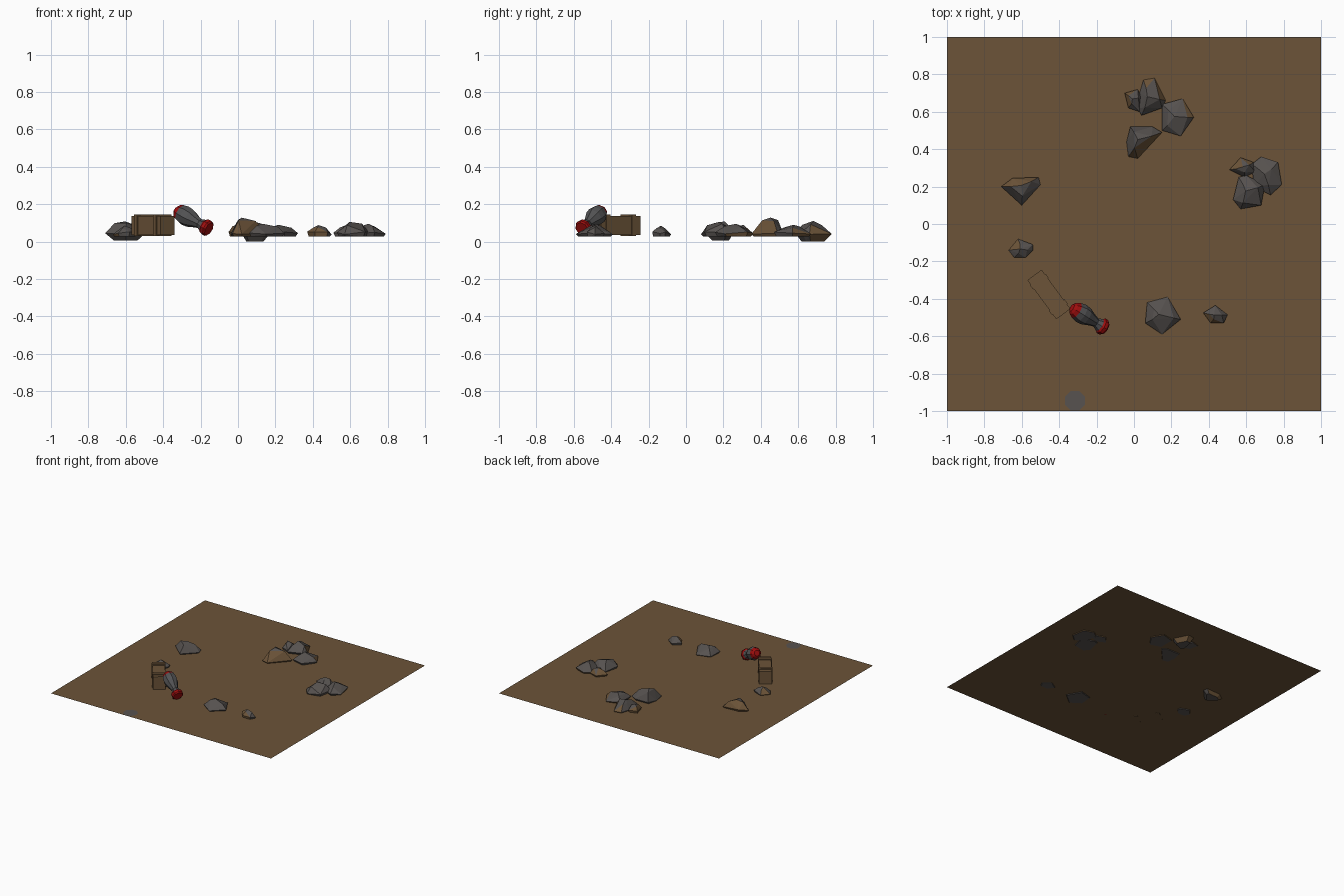
import bpy, bmesh, math, random
from mathutils import Vector, Matrix

if "Cube" in bpy.data.objects:
    bpy.data.objects.remove(bpy.data.objects["Cube"])

random.seed(4)
GROUND = 0.033


def material(name, color):
    m = bpy.data.materials.new(name)
    m.diffuse_color = (*color, 1)
    m.use_nodes = True
    m.node_tree.nodes["Principled BSDF"].inputs["Base Color"].default_value = m.diffuse_color
    return m


BROWN = material("earth_brown", (0.15, 0.088, 0.04))
GREY = material("stone_grey", (0.095, 0.085, 0.08))
RED = material("dark_red", (0.34, 0.004, 0.004))
STEEL = material("steel_grey", (0.085, 0.085, 0.088))


def finish(name, bm, mats):
    me = bpy.data.meshes.new(name)
    bmesh.ops.recalc_face_normals(bm, faces=bm.faces)
    bm.to_mesh(me)
    bm.free()
    for m in mats:
        me.materials.append(m)
    ob = bpy.data.objects.new(name, me)
    bpy.context.collection.objects.link(ob)
    return ob


def rock(name, outline, top, bottom=0.028, dirt=None):
    """Faceted boulder: hull of a footprint, a smaller crown and a peak.
    Steep faces looking towards the dirt angle (degrees) are brown."""
    bm = bmesh.new()
    c = sum((Vector(p) for p in outline), Vector((0, 0))) / len(outline)
    for i, p in enumerate(outline):
        p = Vector(p)
        rim = GROUND + random.uniform(0.005, 0.02)
        bm.verts.new((*p, rim))
        bm.verts.new((*c.lerp(p, 0.88 if bottom > 0.02 else 0.6), bottom))
        if i % 2 == 0:
            z = GROUND + (top - GROUND) * random.uniform(0.7, 0.88)
            bm.verts.new((*c.lerp(p, random.uniform(0.45, 0.65)), z))
    bm.verts.new((c.x - 0.01, c.y + 0.005, top))
    hull = bmesh.ops.convex_hull(bm, input=bm.verts)
    junk = [v for v in hull["geom_interior"] + hull["geom_unused"]
            if isinstance(v, bmesh.types.BMVert) and v.is_valid]
    bmesh.ops.delete(bm, geom=list(set(junk)), context='VERTS')
    bmesh.ops.recalc_face_normals(bm, faces=bm.faces)
    if dirt is not None:
        d = Vector((math.cos(math.radians(dirt)), math.sin(math.radians(dirt)), 0))
        for f in bm.faces:
            if abs(f.normal.z) < 0.72 and f.normal.dot(d) > 0.25:
                f.material_index = 1
    return finish(name, bm, [GREY, BROWN])


# Ground sheet
bm = bmesh.new()
bmesh.ops.create_grid(bm, x_segments=1, y_segments=1, size=1,
                      matrix=Matrix.Translation((0, 0, GROUND)))
finish("ground", bm, [BROWN])

# Flat stone flush with the ground at the front edge
bm = bmesh.new()
bmesh.ops.create_circle(bm, cap_ends=True, segments=8, radius=0.057,
                        matrix=Matrix.Translation((-0.315, -0.945, GROUND + 0.002))
                        @ Matrix.Rotation(math.pi / 8, 4, 'Z'))
finish("flat_stone", bm, [GREY])

# Back rock group
rock("back_rock_tall", [(.05, .77), (.11, .78), (.17, .66), (.15, .62), (.04, .58),
                        (.02, .62), (.03, .70)], .11, 0.0, 60)
rock("back_rock_small", [(-.05, .70), (.02, .72), (.04, .68), (.03, .60), (-.03, .62)], .09, dirt=160)
rock("back_rock_right", [(.15, .64), (.26, .67), (.32, .57), (.25, .47), (.15, .50)], .09, dirt=75)
rock("back_rock_front", [(-.02, .52), (.10, .52), (.15, .49), (.02, .35), (-.03, .36),
                         (-.04, .44)], .128, dirt=-50)

# Right rock group
rock("right_rock_small", [(.51, .29), (.57, .355), (.64, .33), (.65, .28), (.59, .25)], .09, dirt=130)
rock("right_rock_big", [(.63, .32), (.68, .36), (.77, .33), (.79, .21), (.73, .155),
                        (.64, .2)], .095, dirt=80)
rock("right_rock_front", [(.56, .25), (.60, .26), (.70, .21), (.68, .10), (.57, .08),
                          (.53, .13)], .105)

# Single rocks
rock("left_rock", [(-.71, .20), (-.65, .245), (-.51, .25), (-.50, .21), (-.60, .10)], .108, 0.006, 100)
rock("left_rock_small", [(-.62, -.08), (-.54, -.11), (-.54, -.14), (-.58, -.18), (-.64, -.18),
                         (-.67, -.14)], .085, dirt=170)
rock("front_rock", [(.07, -.42), (.18, -.39), (.25, -.51), (.15, -.59), (.06, -.53)], .095)
rock("front_rock_small", [(.37, -.475), (.435, -.435), (.50, -.485), (.48, -.53),
                          (.41, -.53)], .088, dirt=-120)

# Wooden crate with two raised bands
place = Matrix.Translation((-0.455, -0.377, 0)) @ Matrix.Rotation(math.radians(-53.5), 4, 'Z')


def box(name, along, length, width, z0, z1):
    bm = bmesh.new()
    bmesh.ops.create_cube(bm, size=1, matrix=place
                          @ Matrix.Translation((along, 0, (z0 + z1) / 2))
                          @ Matrix.Diagonal((length, width, z1 - z0, 1)))
    finish(name, bm, [BROWN])


box("crate_body", 0, 0.26, 0.094, GROUND + 0.001, 0.138)
for side, x in (("back", -0.085), ("front", 0.085)):
    box("crate_band_" + side, x, 0.028, 0.104, 0.030, 0.145)

# Bomb: eight-sided turned body, nose up, tail dug into the ground
nose, tail = Vector((-0.332, -0.447, 0.167)), Vector((-0.155, -0.557, 0.067))
axis = tail - nose
frame = Matrix.Translation(nose) @ axis.to_track_quat('Z', 'Y').to_matrix().to_4x4()
profile = [(0, .022), (.05, .036), (.14, .046), (.28, .053), (.42, .050), (.60, .034),
           (.72, .025), (.84, .037), (.88, .045), (.96, .045), (1.0, .038)]
N = 8
bm = bmesh.new()
rings = [[bm.verts.new(frame @ Vector((r * math.cos(2 * math.pi * k / N),
                                       r * math.sin(2 * math.pi * k / N), t * axis.length)))
          for k in range(N)] for t, r in profile]
for i in range(len(rings) - 1):
    mid = (profile[i][0] + profile[i + 1][0]) / 2
    for k in range(N):
        a, b = rings[i], rings[i + 1]
        f = bm.faces.new((a[k], a[(k + 1) % N], b[(k + 1) % N], b[k]))
        f.material_index = 1 if mid < 0.12 or mid > 0.85 else 0
for ring in (rings[0], rings[-1]):
    bm.faces.new(ring).material_index = 1
finish("bomb", bm, [STEEL, RED])
